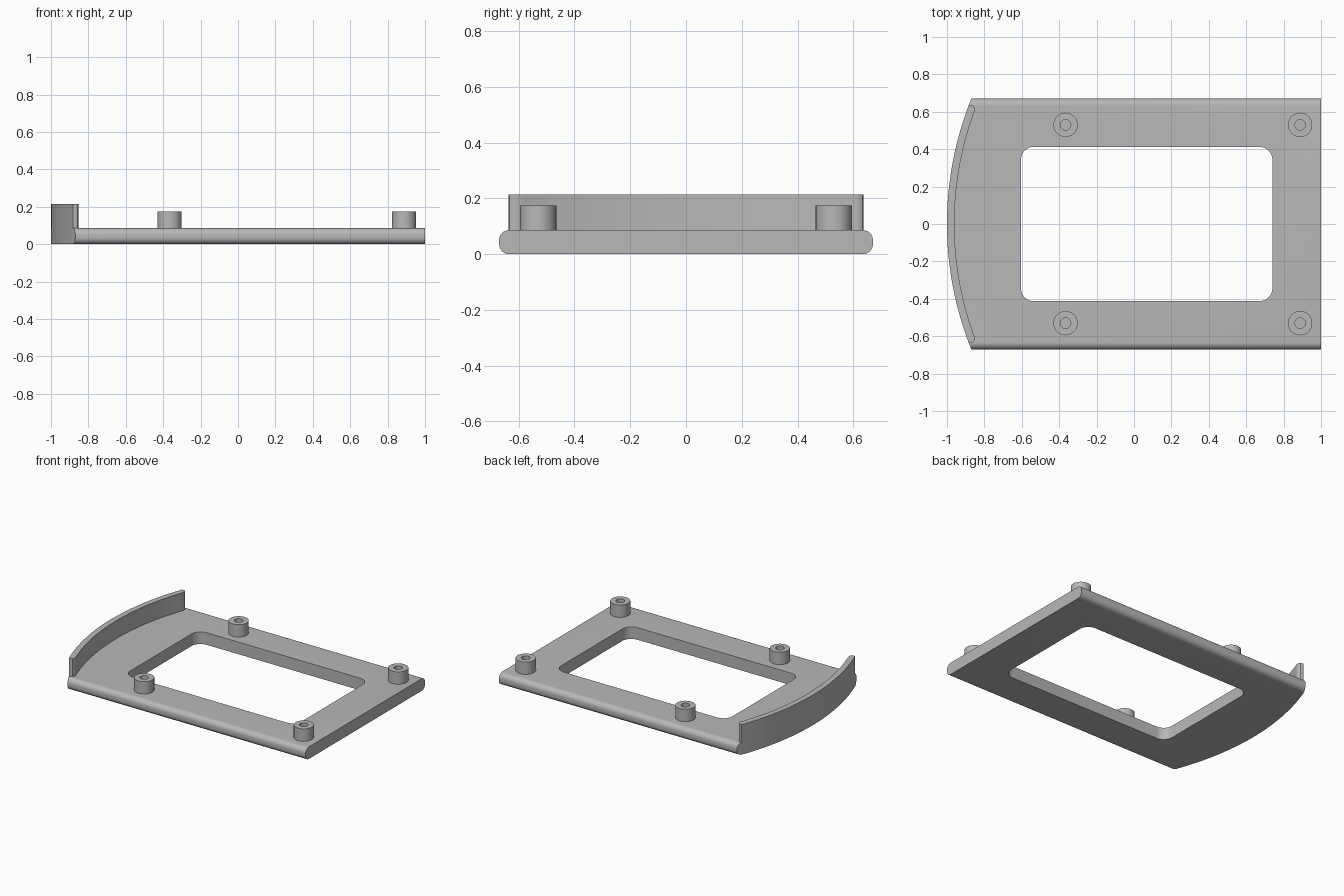
import bpy
import bmesh
from math import sin, cos, asin, pi, radians
from mathutils import Matrix, Vector

cube = bpy.data.objects.get("Cube")
if cube:
    bpy.data.objects.remove(cube, do_unlink=True)

THICK, HALF_Y = 0.086, 0.67
ARC_X, ARC_R = 0.79, 1.79      # curved end of the plate

grey = bpy.data.materials.new("mid grey")
grey.use_nodes = True
grey.diffuse_color = (0.48, 0.48, 0.48, 1)
grey.node_tree.nodes["Principled BSDF"].inputs["Base Color"].default_value = (0.48, 0.48, 0.48, 1)


def finish(bm, name):
    bmesh.ops.recalc_face_normals(bm, faces=bm.faces)
    mesh = bpy.data.meshes.new(name)
    bm.to_mesh(mesh)
    bm.free()
    mesh.materials.append(grey)
    obj = bpy.data.objects.new(name, mesh)
    bpy.context.collection.objects.link(obj)
    return obj


def prism(name, points, vector):
    """Extrude a closed outline along a vector."""
    bm = bmesh.new()
    face = bm.faces.new([bm.verts.new(p) for p in points])
    ext = bmesh.ops.extrude_face_region(bm, geom=[face])
    verts = [v for v in ext["geom"] if isinstance(v, bmesh.types.BMVert)]
    bmesh.ops.translate(bm, verts=verts, vec=vector)
    return finish(bm, name)


def rounded_rect(u0, u1, v0, v1, r, steps=8):
    pts = []
    corners = [(u1 - r, v1 - r), (u0 + r, v1 - r), (u0 + r, v0 + r), (u1 - r, v0 + r)]
    for i, (u, v) in enumerate(corners):
        for k in range(steps + 1):
            a = (i + k / steps) * pi / 2
            pts.append((u + r * cos(a), v + r * sin(a)))
    return pts


def arc(radius, half_y, steps=48):
    """Points on the curved end, from -y to +y."""
    a = asin(half_y / radius)
    angles = [a * (2 * k / steps - 1) for k in range(steps + 1)]
    return [(ARC_X - radius * cos(t), radius * sin(t)) for t in angles]


def smooth(obj):
    bpy.ops.object.select_all(action='DESELECT')
    obj.select_set(True)
    bpy.context.view_layer.objects.active = obj
    bpy.ops.object.shade_smooth_by_angle(angle=radians(30))


def cut(obj, cutter, operation):
    bpy.context.view_layer.objects.active = obj
    mod = obj.modifiers.new("cut", 'BOOLEAN')
    mod.operation, mod.solver, mod.object = operation, 'EXACT', cutter
    bpy.ops.object.modifier_apply(modifier=mod.name)
    bpy.data.objects.remove(cutter, do_unlink=True)


# Base plate: rounded long edges, one bowed end, rectangular opening
section = rounded_rect(-HALF_Y, HALF_Y, 0, THICK, 0.036)
plate = prism("base_plate", [(-1.1, y, z) for y, z in section], Vector((2.1, 0, 0)))
outline = arc(ARC_R, 0.75) + [(1.2, 0.75), (1.2, -0.75)]
cut(plate, prism("end_cutter", [(x, y, -0.1) for x, y in outline], Vector((0, 0, 0.4))), 'INTERSECT')
window = rounded_rect(-0.605, 0.74, -0.413, 0.413, 0.07)
cut(plate, prism("window_cutter", [(x, y, -0.1) for x, y in window], Vector((0, 0, 0.4))), 'DIFFERENCE')
smooth(plate)

# Curved lip standing on the bowed end, with rounded inner corners
corner = [(-0.853, 0.622), (-0.859, 0.632), (-0.87, 0.637)]
lip_outline = (arc(ARC_R, 0.637)
               + corner[::-1]
               + arc(ARC_R - 0.04, 0.605)[::-1]
               + [(x, -y) for x, y in corner])
lip = prism("end_lip", [(x, y, THICK - 0.004) for x, y in lip_outline], Vector((0, 0, 0.132)))
smooth(lip)

# Four hollow mounting posts
post_profile = [(0, THICK + 0.002), (0.028, THICK + 0.002), (0.028, 0.174),
                (0.065, 0.174), (0.065, THICK - 0.01)]
for x, end in ((-0.366, "front"), (0.888, "rear")):
    for y, side in ((-0.53, "right"), (0.53, "left")):
        bm = bmesh.new()
        verts = [bm.verts.new((r, 0, z)) for r, z in post_profile]
        edges = [bm.edges.new(pair) for pair in zip(verts, verts[1:])]
        bmesh.ops.spin(bm, geom=verts + edges, cent=(0, 0, 0), axis=(0, 0, 1),
                       angle=2 * pi, steps=40, use_duplicate=False)
        bmesh.ops.remove_doubles(bm, verts=bm.verts, dist=0.0005)
        bmesh.ops.holes_fill(bm, edges=bm.edges, sides=0)
        bmesh.ops.transform(bm, matrix=Matrix.Translation((x, y, 0)), verts=bm.verts)
        smooth(finish(bm, f"mounting_post_{end}_{side}"))
